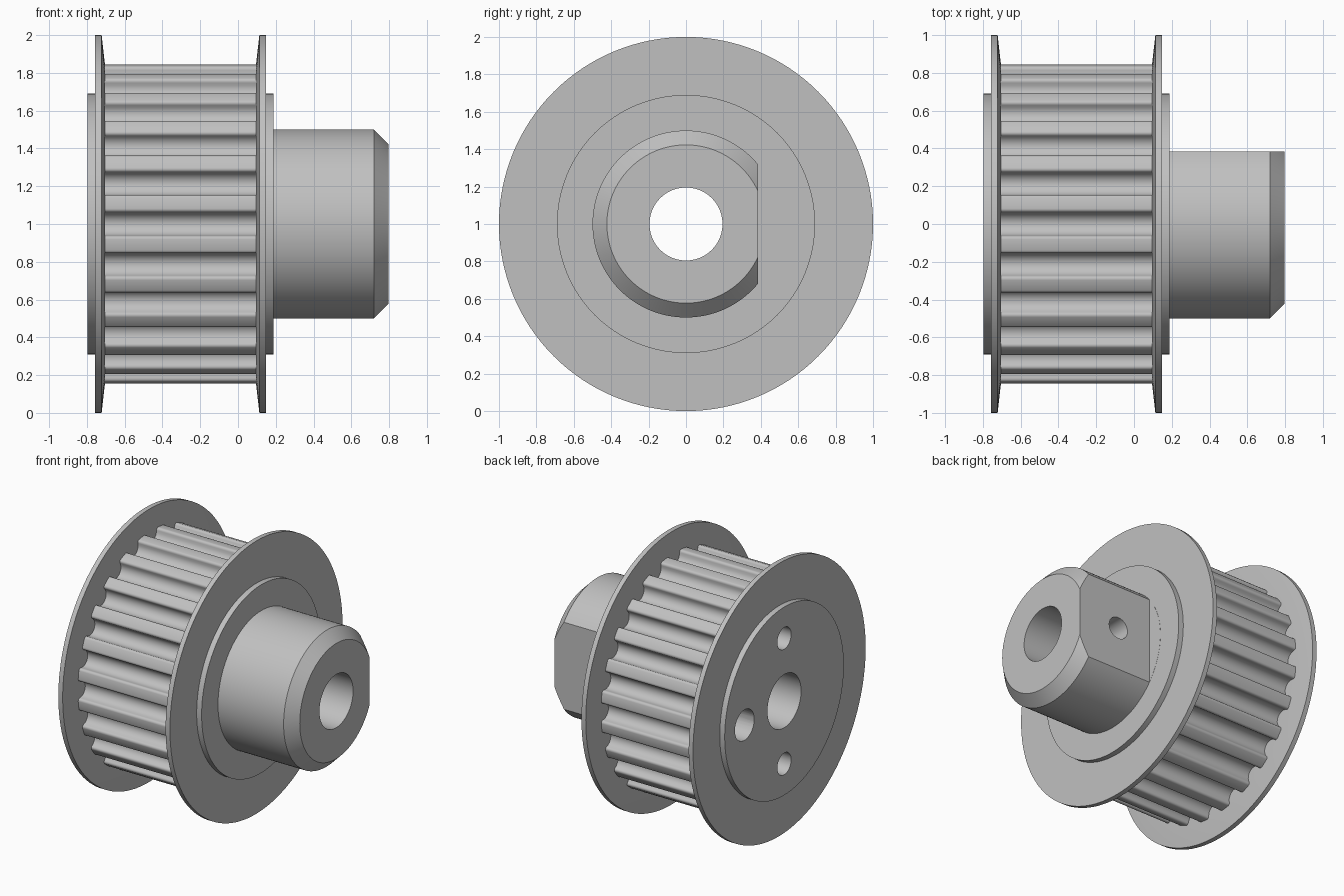
import bpy, bmesh, math
from mathutils import Matrix, Vector

if "Cube" in bpy.data.objects:
    bpy.data.objects.remove(bpy.data.objects["Cube"])

metal = bpy.data.materials.new("grey_metal")
metal.diffuse_color = (0.53, 0.53, 0.53, 1)
metal.use_nodes = True
metal.node_tree.nodes["Principled BSDF"].inputs["Base Color"].default_value = metal.diffuse_color
AXIS_Z = 1.0  # height of the shaft axis


def new_object(name, bm):
    bmesh.ops.recalc_face_normals(bm, faces=bm.faces[:])
    mesh = bpy.data.meshes.new(name)
    bm.to_mesh(mesh)
    bm.free()
    mesh.materials.append(metal)
    ob = bpy.data.objects.new(name, mesh)
    bpy.context.collection.objects.link(ob)
    return ob


def activate(ob):
    bpy.ops.object.select_all(action='DESELECT')
    ob.select_set(True)
    bpy.context.view_layer.objects.active = ob


def lathe(name, profile, steps=128):
    """Revolve a closed (x, radius) profile around the shaft axis."""
    bm = bmesh.new()
    rings = []
    for i in range(steps):
        a = 2 * math.pi * i / steps
        rings.append([bm.verts.new((x, r * math.cos(a), AXIS_Z + r * math.sin(a)))
                      for x, r in profile])
    n = len(profile)
    for i in range(steps):
        a, b = rings[i], rings[(i + 1) % steps]
        for j in range(n):
            k = (j + 1) % n
            bm.faces.new((a[j], a[k], b[k], b[j]))
    return new_object(name, bm)


def cut(ob, cutter):
    cutter.hide_render = True
    mod = ob.modifiers.new("cut", 'BOOLEAN')
    mod.operation, mod.solver, mod.object = 'DIFFERENCE', 'EXACT', cutter
    activate(ob)
    bpy.ops.object.modifier_apply(modifier=mod.name)
    bpy.data.objects.remove(cutter, do_unlink=True)


def drill(start, end, radius):
    """Cylindrical cutter between two points."""
    start, end = Vector(start), Vector(end)
    d = end - start
    rot = d.to_track_quat('Z', 'Y').to_matrix().to_4x4()
    bm = bmesh.new()
    bmesh.ops.create_cone(bm, cap_ends=True, segments=40, radius1=radius, radius2=radius,
                          depth=d.length, matrix=Matrix.Translation((start + end) / 2) @ rot)
    return new_object("drill_cutter", bm)


# Flanges, bosses, hub and bore as one turned part
body = lathe("flanged_hub", [
    (-0.797, 0.195), (-0.797, 0.69), (-0.757, 0.69), (-0.757, 1.0), (-0.722, 1.0),
    (-0.705, 0.85), (-0.703, 0.75), (0.094, 0.75), (0.096, 0.85), (0.113, 1.0),
    (0.148, 1.0), (0.148, 0.69), (0.188, 0.69), (0.188, 0.5), (0.72, 0.5),
    (0.797, 0.423), (0.797, 0.195)])

# Flat on the hub
bm = bmesh.new()
bmesh.ops.create_cube(bm, size=1, matrix=Matrix.Translation((0.689, 0.885, AXIS_Z))
                      @ Matrix.Diagonal((1, 1, 2, 1)))
cut(body, new_object("flat_cutter", bm))

# Set screw hole through the flat into the bore
cut(body, drill((0.46, 0.05, AXIS_Z), (0.46, 0.6, AXIS_Z), 0.08))

# Blind holes in the left face
for y, z, r in ((0, 0.46, 0.08), (0, -0.46, 0.08), (0.46, 0, 0.112)):
    cut(body, drill((-0.9, y, AXIS_Z + z), (-0.4, y, AXIS_Z + z), r))

# Toothed rim: round grooves with rounded tooth corners
TEETH, R, GROOVE, FILLET = 24, 0.848, 0.062, 0.018
half = GROOVE + FILLET
base = math.sqrt((R - FILLET) ** 2 - half ** 2)
tilt = math.atan2(half, base)
outline = []
for s in range(5):  # first corner
    a = math.pi / 2 + tilt - (math.pi / 2 + tilt) * s / 4
    outline.append((-half + FILLET * math.cos(a), base + FILLET * math.sin(a)))
for s in range(1, 12):  # groove floor
    a = math.pi + math.pi * s / 12
    outline.append((GROOVE * math.cos(a), base + GROOVE * math.sin(a)))
outline += [(-t, h) for t, h in reversed(outline[:5])]
mid = math.pi / TEETH  # middle of the tooth top
outline.append((R * math.sin(mid), R * math.cos(mid)))

bm = bmesh.new()
pairs = []
for i in range(TEETH):
    c, s = math.cos(2 * mid * i), math.sin(2 * mid * i)
    for t, h in outline:
        y, z = t * c + h * s, h * c - t * s + AXIS_Z
        pairs.append((bm.verts.new((-0.707, y, z)), bm.verts.new((0.098, y, z))))
for i, (a, b) in enumerate(pairs):
    c, d = pairs[(i + 1) % len(pairs)]
    bm.faces.new((a, b, d, c))
rim = new_object("toothed_rim", bm)

for ob in (body, rim):
    activate(ob)
    bpy.ops.object.shade_smooth_by_angle(angle=math.radians(28))
